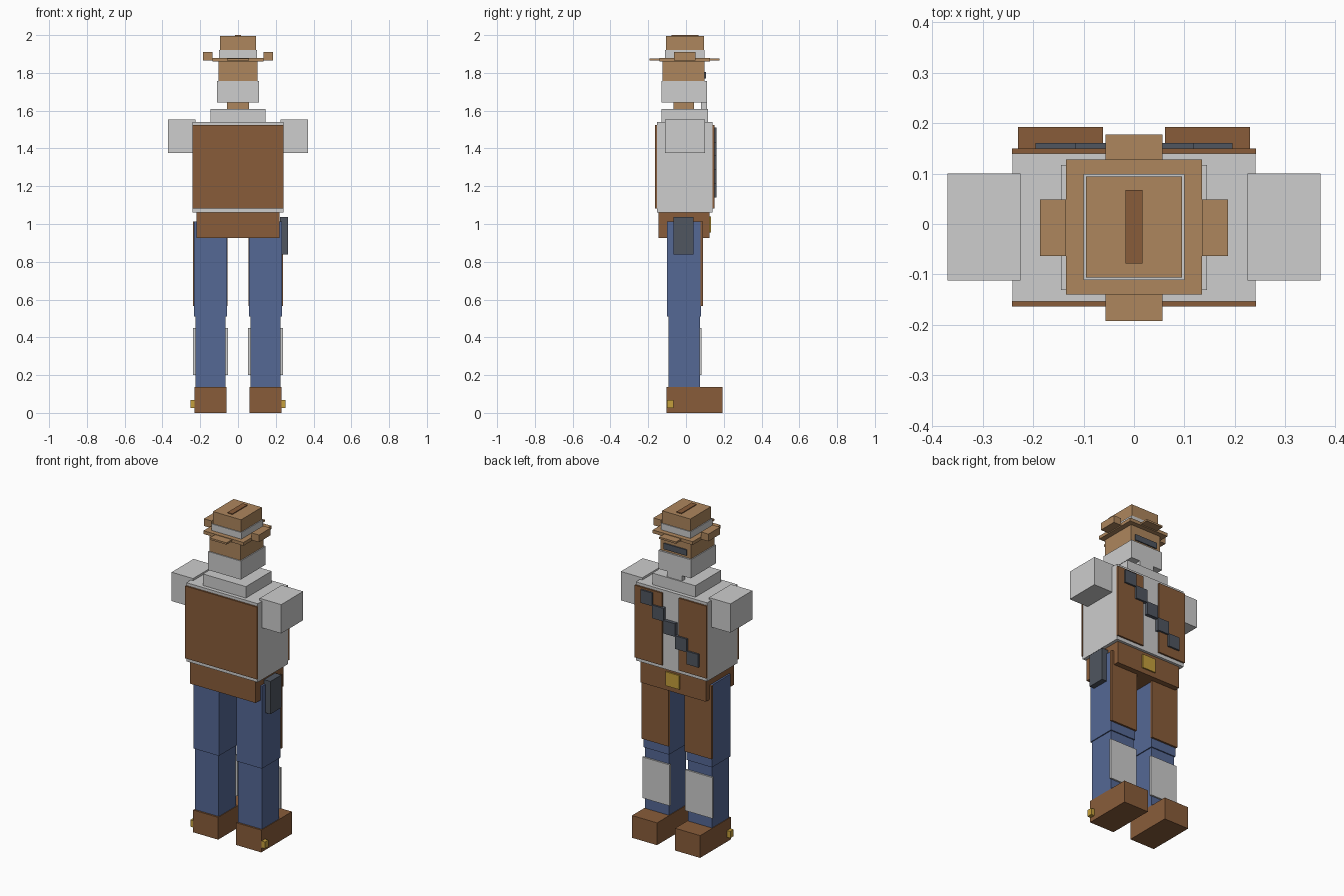
import bpy


def material(name, rgb):
    m = bpy.data.materials.new(name)
    m.diffuse_color = (*rgb, 1.0)
    return m


TAN = material("tan", (0.42, 0.24, 0.11))
BROWN = material("leather brown", (0.25, 0.108, 0.042))
BLUE = material("denim blue", (0.09, 0.138, 0.30))
GREY = material("light grey", (0.61, 0.61, 0.61))
DARK = material("dark slate", (0.08, 0.093, 0.117))
GOLD = material("gold", (0.56, 0.35, 0.045))

QUADS = [(0, 1, 3, 2), (4, 6, 7, 5), (0, 4, 5, 1),
         (2, 3, 7, 6), (0, 2, 6, 4), (1, 5, 7, 3)]


def box(name, mat, xs, ys, zs):
    """Box spanning the given (min, max) ranges."""
    verts = [(x, y, z) for x in xs for y in ys for z in zs]
    me = bpy.data.meshes.new(name)
    me.from_pydata(verts, [], QUADS)
    me.materials.append(mat)
    ob = bpy.data.objects.new(name, me)
    bpy.context.collection.objects.link(ob)
    return ob


def mid(name, mat, half, ys, zs):
    """Box centred on x = 0."""
    return box(name, mat, (-half, half), ys, zs)


def pair(name, mat, xs, ys, zs):
    """Box on +x and its mirror on -x."""
    box(name + "_right", mat, xs, ys, zs)
    box(name + "_left", mat, (-xs[1], -xs[0]), ys, zs)


# Hat
mid("hat_crown", TAN, 0.095, (-0.106, 0.094), (1.92, 1.995))
mid("hat_crease", BROWN, 0.017, (-0.078, 0.067), (1.985, 2.0))
mid("hat_band", GREY, 0.10, (-0.111, 0.099), (1.88, 1.92))
mid("hat_brim", TAN, 0.135, (-0.14, 0.128), (1.86, 1.88))
mid("brim_rear_flap", TAN, 0.057, (-0.192, -0.13), (1.866, 1.877))
mid("brim_front_flap", TAN, 0.057, (0.12, 0.178), (1.866, 1.877))
pair("brim_curl", TAN, (0.135, 0.186), (-0.063, 0.049), (1.866, 1.91))

# Head, scarf and neck
mid("head", TAN, 0.104, (-0.124, 0.099), (1.756, 1.86))
mid("eye_strip", DARK, 0.077, (0.097, 0.106), (1.77, 1.806))
mid("scarf", GREY, 0.11, (-0.13, 0.11), (1.643, 1.756))
mid("scarf_tail", GREY, 0.05, (0.08, 0.11), (1.60, 1.645))
mid("neck", TAN, 0.057, (-0.065, 0.043), (1.60, 1.65))
mid("collar", GREY, 0.145, (-0.131, 0.117), (1.54, 1.61))

# Shirt, arms and waistcoat
mid("torso", GREY, 0.241, (-0.154, 0.14), (1.06, 1.54))
pair("upper_arm", GREY, (0.225, 0.37), (-0.112, 0.10), (1.377, 1.553))
mid("waistcoat_back", BROWN, 0.242, (-0.164, -0.153), (1.082, 1.523))
pair("waistcoat_front", BROWN, (0.056, 0.242), (0.139, 0.15), (1.082, 1.523))

# Diagonal row of pouches across the chest
for i in range(5):
    x, z = 0.156 - 0.078 * i, 1.472 - 0.073 * i
    box(f"chest_pouch_{i + 1}", DARK, (x - 0.039, x + 0.039),
        (0.139, 0.161), (z - 0.04, z + 0.04))

# Belt and holster
mid("belt", BROWN, 0.221, (-0.145, 0.124), (0.925, 1.06))
mid("belt_buckle", GOLD, 0.046, (0.12, 0.132), (0.955, 1.04))
box("holster", DARK, (0.222, 0.265), (-0.066, 0.041), (0.838, 1.038))

# Legs, boots and spurs
pair("thigh", BLUE, (0.059, 0.232), (-0.10, 0.08), (0.51, 1.012))
pair("chaps", BROWN, (0.055, 0.237), (0.078, 0.091), (0.565, 1.012))
pair("shin", BLUE, (0.065, 0.226), (-0.093, 0.073), (0.13, 0.51))
pair("shin_guard", GREY, (0.053, 0.237), (0.071, 0.083), (0.20, 0.45))
pair("boot", BROWN, (0.061, 0.23), (-0.104, 0.192), (0.0, 0.136))
pair("spur", GOLD, (0.228, 0.252), (-0.10, -0.067), (0.027, 0.068))
